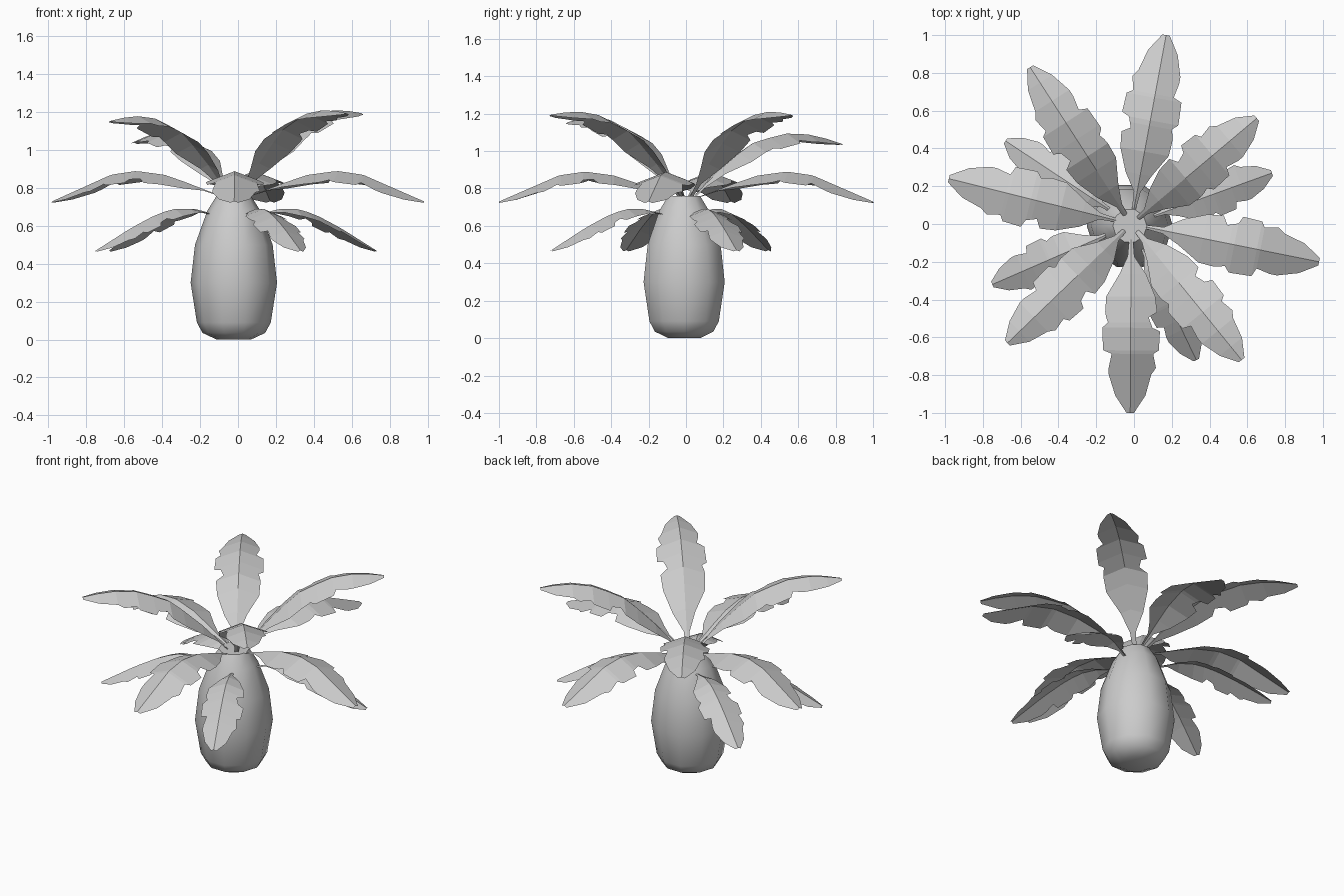
import bpy, bmesh, math
from mathutils import Vector

if "Cube" in bpy.data.objects:
    bpy.data.objects.remove(bpy.data.objects["Cube"], do_unlink=True)

grey = bpy.data.materials.new("plain grey")
grey.use_nodes = True
COLOUR = (0.6, 0.6, 0.6, 1)
grey.diffuse_color = COLOUR
grey.node_tree.nodes["Principled BSDF"].inputs["Base Color"].default_value = COLOUR


def finish(bm, name):
    mesh = bpy.data.meshes.new(name)
    bm.to_mesh(mesh)
    bm.free()
    mesh.materials.append(grey)
    obj = bpy.data.objects.new(name, mesh)
    bpy.context.collection.objects.link(obj)
    return obj


def height_at(profile, t):
    """Linear interpolation along a midrib profile."""
    for (t0, z0), (t1, z1) in zip(profile, profile[1:]):
        if t <= t1:
            return z0 + (z1 - z0) * (t - t0) / (t1 - t0)
    return profile[-1][1]


# Trunk: barrel tapering to a narrow neck
SIDES = 10
bm = bmesh.new()
rings = []
for r, z in [(0.09, 0), (0.165, 0.035), (0.195, 0.09), (0.228, 0.3),
             (0.205, 0.5), (0.14, 0.68), (0.09, 0.76)]:
    rings.append([bm.verts.new((-0.022 + r * math.cos(math.tau * i / SIDES),
                                -0.01 + r * math.sin(math.tau * i / SIDES), z))
                  for i in range(SIDES)])
for low, high in zip(rings, rings[1:]):
    for i in range(SIDES):
        j = (i + 1) % SIDES
        bm.faces.new((low[i], low[j], high[j], high[i]))
bm.faces.new(rings[0][::-1])
bm.faces.new(rings[-1])
trunk = finish(bm, "trunk")
bpy.context.view_layer.objects.active = trunk
trunk.select_set(True)
bpy.ops.object.shade_smooth_by_angle(angle=math.radians(50))
trunk.select_set(False)

# Leaf outline: position along the midrib, right and left half widths
OUTLINE = [(0, .01, .01), (.1, .018, .018), (.2, .06, .08), (.33, .13, .13),
           (.42, .135, .14), (.45, .13, .095), (.48, .12, .105),
           (.51, .15, .115), (.53, .15, .155), (.64, .145, .15),
           (.66, .1, .12), (.74, .115, .135), (.78, .115, .11),
           (.9, .08, .08), (1, .02, .02)]
FOLD = 0.38


def leaf(name, root, tip, profile, width, tip_drop=0):
    """Sheet folded along its midrib, bent along a height profile."""
    bm = bmesh.new()
    root, tip = Vector(root), Vector(tip)
    along = (tip - root).normalized()
    side = Vector((-along.y, along.x))
    rows = []
    for t, right, left in OUTLINE:
        mid = root.lerp(tip, t)
        z = height_at(profile, t) - tip_drop * t
        row = []
        for w in (-right * width, 0, left * width):
            p = mid + side * w
            row.append(bm.verts.new((p.x, p.y, z - FOLD * abs(w))))
        rows.append(row)
    for a, b in zip(rows, rows[1:]):
        for k in (0, 1):
            bm.faces.new((a[k], b[k], b[k + 1], a[k + 1]))
    finish(bm, name)


# Three tiers of four leaves
HIGH = [(0, .73), (.2, .93), (.4, 1.1), (.62, 1.19), (.82, 1.215), (1, 1.195)]
MID = [(0, .76), (.15, .81), (.3, .865), (.5, .89), (.65, .87), (.8, .81), (1, .73)]
LOW = [(0, .66), (.2, .69), (.36, .69), (.52, .65), (.7, .59), (1, .47)]
CENTRE = Vector((-0.015, 0))

TIERS = [
    ("upper_leaf", HIGH, 0.0, 0.95,
     [(.65, .56, 0), (-.55, .83, .155), (-.67, -.63, .04), (.57, -.72, 0)]),
    ("middle_leaf", MID, 0.06, 1.0,
     [(.17, 1, 0), (.98, -.2, 0), (-.02, -1, 0), (-.98, .24, 0)]),
    ("lower_leaf", LOW, 0.1, 0.8,
     [(.73, .27, 0), (.33, -.72, 0), (-.75, -.32, 0), (-.68, .44, 0)]),
]
for name, profile, start, width, tips in TIERS:
    for n, (x, y, drop) in enumerate(tips, 1):
        tip = Vector((x, y))
        root = CENTRE + (tip - CENTRE).normalized() * (start + 0.02)
        leaf(f"{name}_{n}", root, tip, profile, width, drop)
